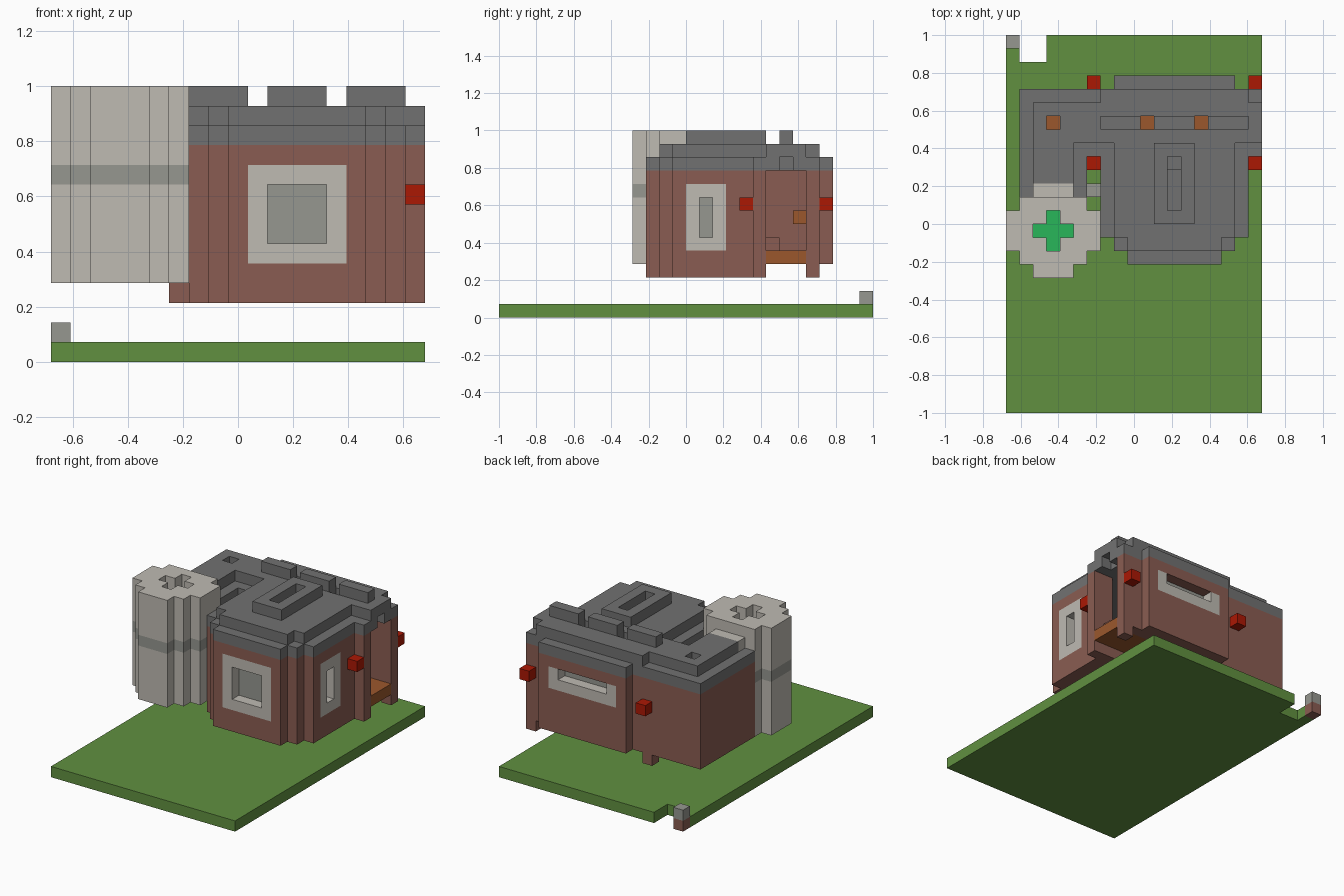
import bpy
import bmesh

old = bpy.data.objects.get("Cube")
if old:
    bpy.data.objects.remove(old, do_unlink=True)

UNIT = 1 / 14  # edge of one building block
SRGB = {
    "grass green": (97, 143, 66),
    "bright green": (45, 180, 90),
    "brown wall": (137, 93, 83),
    "roof gray": (113, 113, 113),
    "pale stone": (189, 185, 177),
    "mid gray": (149, 150, 143),
    "red": (170, 30, 12),
    "orange wood": (154, 88, 48),
}
NAMES = list(SRGB)


def make_material(name):
    color = [(c / 255) ** 2.2 for c in SRGB[name]] + [1]
    mat = bpy.data.materials.new(name)
    mat.use_nodes = True
    mat.diffuse_color = color
    bsdf = mat.node_tree.nodes["Principled BSDF"]
    bsdf.inputs["Base Color"].default_value = color
    bsdf.inputs["Roughness"].default_value = 0.9
    return mat


MATERIALS = [make_material(n) for n in NAMES]
cells = {}


def span(r):
    return range(*r) if isinstance(r, tuple) else (r,)


def block(x, y, z):
    return [(i, j, k) for i in span(x) for j in span(y) for k in span(z)]


def fill(part, color, x, y, z):
    for c in block(x, y, z):
        cells[c] = (part, NAMES.index(color))


def carve(x, y, z):
    for c in block(x, y, z):
        cells.pop(c, None)


# Lawn with a notched corner, and the small post beside it
fill("lawn", "grass green", (0, 19), (0, 28), 0)
carve((1, 3), (26, 28), 0)
fill("corner_post", "brown wall", 0, 27, 0)
fill("corner_post", "mid gray", 0, 27, 1)

# Left wing: walls, rim and raised roof
fill("wing_walls", "brown wall", (1, 6), (16, 24), (4, 11))
fill("wing_roof", "roof gray", (1, 6), (16, 24), 11)
fill("wing_roof", "roof gray", (2, 5), (16, 23), 12)
fill("wing_roof", "roof gray", (2, 7), (20, 23), 12)

# Main hall: stepped footprint, widest in the middle
for x, y in (((9, 16), 11), ((8, 17), 12), ((7, 18), (13, 24)), ((8, 17), 24)):
    fill("hall_walls", "brown wall", x, y, (4, 11))
    fill("hall_roof", "roof gray", x, y, 11)
for x, y in (((9, 16), 11), ((8, 17), 12), ((7, 18), (13, 20))):
    fill("hall_walls", "brown wall", x, y, 3)

# Raised roof of the hall
for x, y in (((9, 16), 12), ((8, 17), (13, 20)), ((7, 18), (20, 24))):
    fill("hall_roof", "roof gray", x, y, 12)

# Door frames on both sides of the hall
for x in (6, 18):
    for y in (19, 23):
        fill("door_frames", "brown wall", x, y, (3, 11))
        fill("door_frames", "roof gray", x, y, 11)
    fill("door_frames", "roof gray", x, (20, 23), (11, 13))

# Rooms, passage and wooden floor
for x, y in (((8, 17), (13, 23)), ((2, 5), (17, 23)), ((2, 19), (20, 23))):
    carve(x, y, (5, 11))
    fill("floor", "orange wood", x, y, 4)
carve(18, 21, 11)
carve(6, 21, 11)
fill("step", "brown wall", 17, 20, 5)
fill("shelf", "orange wood", 7, 22, 7)

# Roof vent ring with a sunken slot
fill("roof_vent", "roof gray", (11, 14), (14, 20), 13)
carve(12, (15, 19), 13)
carve(12, (15, 18), 12)

# Ridge blocks with light shafts between them
for x in (7, 11, 15):
    fill("ridge_blocks", "roof gray", (x, x + 3), 21, 13)
for x in (3, 10, 14):
    carve(x, 21, (11, 14))

# Front window, recessed pane
fill("front_window", "pale stone", (10, 15), 11, (5, 10))
carve((11, 14), 11, (6, 9))
fill("front_window", "mid gray", (11, 14), 12, (6, 9))

# Side windows
for outer, inner in ((17, 16), (7, 8)):
    fill("side_windows", "pale stone", outer, (14, 17), (5, 10))
    carve(outer, 15, (6, 9))
    fill("side_windows", "mid gray", inner, 15, (6, 9))

# Back window slit
fill("back_window", "pale stone", (9, 16), 24, (8, 10))
carve((10, 15), 24, 9)
fill("back_window", "mid gray", (10, 15), 23, 9)

# Round tower with a band and a cross-shaped shaft
for x, y, top in (((2, 5), 10, 14), ((1, 6), 11, 14), ((0, 7), (12, 15), 14),
                  ((1, 6), 15, 14), ((2, 5), 16, 13)):
    fill("tower", "pale stone", x, y, (4, top))
    fill("tower", "mid gray", x, y, 9)
fill("tower", "mid gray", 6, 16, 9)
for x, y in (((2, 5), 13), (3, (12, 15))):
    carve(x, y, (6, 14))
    fill("tower_core", "bright green", x, y, 5)

# Red lanterns
for x in (6, 18):
    for y in (18, 24):
        fill("lanterns", "red", x, y, 8)

# Corner offsets of each block face, wound outward
FACES = {
    (1, 0, 0): ((1, 0, 0), (1, 1, 0), (1, 1, 1), (1, 0, 1)),
    (-1, 0, 0): ((0, 0, 0), (0, 0, 1), (0, 1, 1), (0, 1, 0)),
    (0, 1, 0): ((0, 1, 0), (0, 1, 1), (1, 1, 1), (1, 1, 0)),
    (0, -1, 0): ((0, 0, 0), (1, 0, 0), (1, 0, 1), (0, 0, 1)),
    (0, 0, 1): ((0, 0, 1), (1, 0, 1), (1, 1, 1), (0, 1, 1)),
    (0, 0, -1): ((0, 0, 0), (0, 1, 0), (1, 1, 0), (1, 0, 0)),
}


def build(part):
    """Skin the exposed sides of one part and merge its flat areas."""
    bm = bmesh.new()
    verts = {}
    for cell, (owner, color) in cells.items():
        if owner != part:
            continue
        for step, corners in FACES.items():
            if tuple(a + b for a, b in zip(cell, step)) in cells:
                continue
            ring = []
            for corner in corners:
                p = tuple(a + b for a, b in zip(cell, corner))
                if p not in verts:
                    verts[p] = bm.verts.new(((p[0] - 9.5) * UNIT, (p[1] - 14) * UNIT, p[2] * UNIT))
                ring.append(verts[p])
            bm.faces.new(ring).material_index = color
    bmesh.ops.dissolve_limit(bm, angle_limit=0.01, verts=bm.verts, edges=bm.edges,
                             delimit={"MATERIAL"})
    # Keep only the materials this part uses
    used = sorted({f.material_index for f in bm.faces})
    mesh = bpy.data.meshes.new(part)
    for f in bm.faces:
        f.material_index = used.index(f.material_index)
    for index in used:
        mesh.materials.append(MATERIALS[index])
    bm.to_mesh(mesh)
    bm.free()
    bpy.context.collection.objects.link(bpy.data.objects.new(part, mesh))


for part_name in sorted({owner for owner, _ in cells.values()}):
    build(part_name)
